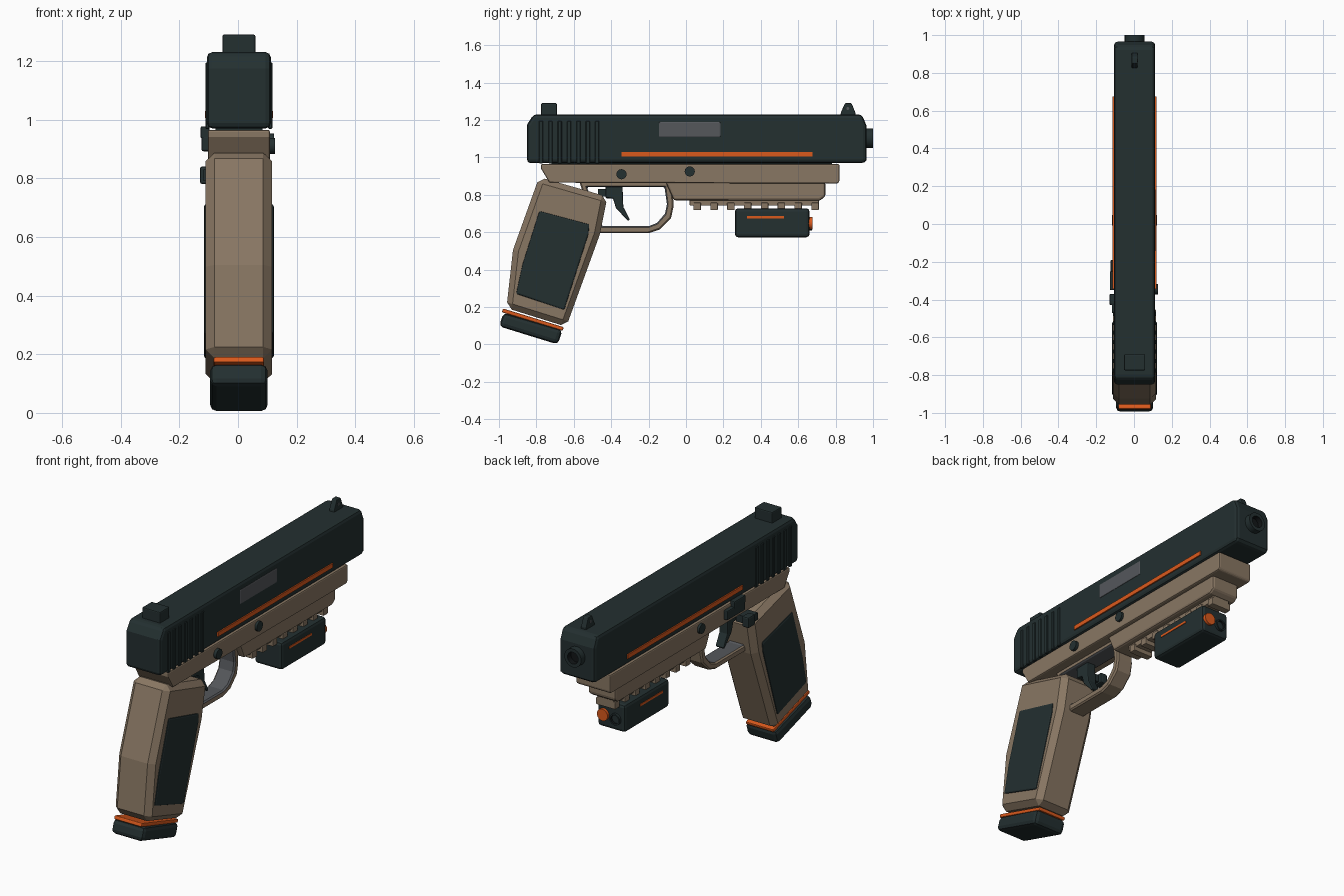
import bpy, bmesh
from mathutils import Matrix, Vector

if "Cube" in bpy.data.objects:
    bpy.data.objects.remove(bpy.data.objects["Cube"])

CX = 0.003  # body centre, balancing the side controls


def material(name, rgb):
    m = bpy.data.materials.new(name)
    m.use_nodes = True
    m.diffuse_color = (*rgb, 1)
    m.node_tree.nodes["Principled BSDF"].inputs["Base Color"].default_value = (*rgb, 1)
    return m


DARK = material("dark teal", (0.017, 0.029, 0.030))
TAN = material("tan", (0.25, 0.185, 0.125))
ORANGE = material("orange", (0.70, 0.10, 0.012))
GREY = material("steel grey", (0.09, 0.095, 0.105))
BLACK = material("bore black", (0.006, 0.008, 0.009))


def finish(name, bm, mats, bevel=0.0, segments=2):
    bmesh.ops.recalc_face_normals(bm, faces=bm.faces)
    mesh = bpy.data.meshes.new(name)
    bm.to_mesh(mesh)
    bm.free()
    for m in mats:
        mesh.materials.append(m)
    ob = bpy.data.objects.new(name, mesh)
    bpy.context.collection.objects.link(ob)
    if bevel:
        mod = ob.modifiers.new("bevel", "BEVEL")
        mod.width, mod.segments = bevel, segments
        mod.limit_method, mod.angle_limit = "ANGLE", 0.6
    return ob


def prism(name, pts, x0, x1, mat, bevel=0.0, segments=2):
    """Extrude a side profile of (y, z) points from x0 to x1."""
    bm = bmesh.new()
    a = [bm.verts.new((CX + x0, y, z)) for y, z in pts]
    b = [bm.verts.new((CX + x1, y, z)) for y, z in pts]
    bm.faces.new(a)
    bm.faces.new(b)
    for i in range(len(pts)):
        j = (i + 1) % len(pts)
        bm.faces.new((a[i], a[j], b[j], b[i]))
    return finish(name, bm, [mat], bevel, segments)


def box(name, x, y, z, mat, bevel=0.0, segments=2):
    pts = [(y[0], z[0]), (y[1], z[0]), (y[1], z[1]), (y[0], z[1])]
    return prism(name, pts, x[0], x[1], mat, bevel, segments)


def rod(name, centre, axis, radius, length, mat, bore=0.0):
    """Cylinder along an axis, optionally with a hollow end."""
    bm = bmesh.new()
    axis = Vector(axis)
    turn = axis.to_track_quat("Z", "Y").to_matrix().to_4x4()
    place = Matrix.Translation(Vector(centre) + Vector((CX, 0, 0))) @ turn
    bmesh.ops.create_cone(bm, cap_ends=True, segments=24, radius1=radius,
                          radius2=radius, depth=length, matrix=place)
    if bore:
        bm.normal_update()
        end = max(bm.faces, key=lambda f: f.calc_center_median().dot(axis))
        bmesh.ops.inset_region(bm, faces=[end], thickness=radius - bore)
        end.material_index = 1
        hole = bmesh.ops.extrude_discrete_faces(bm, faces=[end])["faces"][0]
        bmesh.ops.translate(bm, verts=hole.verts, vec=-axis * length * 0.6)
    ob = finish(name, bm, [mat, BLACK])
    bpy.context.view_layer.objects.active = ob
    bpy.ops.object.select_all(action="DESELECT")
    ob.select_set(True)
    bpy.ops.object.shade_smooth_by_angle()
    return ob


# Slide with chamfered ends
prism("slide", [(-0.85, 0.97), (0.955, 0.97), (0.965, 0.985), (0.965, 1.17),
                (0.94, 1.23), (-0.815, 1.23), (-0.85, 1.175)],
      -0.109, 0.109, DARK, 0.02)
box("ejection_port", (0.10, 0.112), (-0.145, 0.185), (1.108, 1.19), GREY, 0.012)
rod("muzzle", (0, 0.975, 1.103), (0, 1, 0), 0.052, 0.05, DARK, bore=0.033)

# Sights
box("rear_sight", (-0.056, 0.056), (-0.775, -0.69), (1.22, 1.29), DARK, 0.006)
prism("front_sight", [(0.825, 1.22), (0.905, 1.22), (0.905, 1.24), (0.885, 1.29),
                      (0.85, 1.29), (0.828, 1.24)], -0.016, 0.016, DARK, 0.004)
rod("front_sight_pin", (0, 0.865, 1.262), (1, 0, 0), 0.008, 0.035, GREY)

# Frame, dust cover and accessory rail
prism("frame", [(-0.775, 0.965), (-0.775, 0.94), (-0.73, 0.865), (0.81, 0.86),
                (0.82, 0.87), (0.82, 0.965)], -0.106, 0.106, TAN, 0.02)
prism("dust_cover", [(-0.11, 0.87), (-0.065, 0.77), (0.715, 0.77), (0.745, 0.79),
                     (0.745, 0.87)], -0.085, 0.085, TAN, 0.012)
box("slide_rails", (-0.08, 0.08), (-0.72, 0.78), (0.955, 0.975), DARK)
box("rail", (-0.05, 0.05), (0.02, 0.71), (0.742, 0.78), TAN, 0.004)
for i in range(8):
    y = 0.06 + 0.09 * i
    box(f"rail_tooth_{i + 1}", (-0.06, 0.06), (y - 0.02, y + 0.02),
        (0.718, 0.758), TAN, 0.004)

# Under-barrel light
box("light_body", (-0.085, 0.085), (0.262, 0.66), (0.573, 0.728), DARK, 0.016)
rod("light_lens", (-0.03, 0.662, 0.64), (0, 1, 0), 0.032, 0.022, DARK, bore=0.024)
rod("light_button", (0.045, 0.663, 0.648), (0, 1, 0), 0.033, 0.024, ORANGE)

# Grip and magazine
prism("grip", [(-0.785, 0.895), (-0.42, 0.79), (-0.46, 0.59), (-0.64, 0.095),
               (-0.96, 0.195), (-0.925, 0.505)], -0.113, 0.113, TAN, 0.03, 1)
prism("magazine_band", [(-0.985, 0.172), (-0.66, 0.073), (-0.653, 0.092),
                        (-0.978, 0.192)], -0.086, 0.086, ORANGE, 0.006)
prism("magazine_base", [(-0.975, 0.17), (-0.66, 0.078), (-0.685, 0.0),
                        (-1.0, 0.097)], -0.098, 0.098, DARK, 0.022)

# Trigger
prism("trigger", [(-0.43, 0.86), (-0.43, 0.785), (-0.39, 0.78), (-0.375, 0.73),
                  (-0.31, 0.66), (-0.3, 0.668), (-0.335, 0.735), (-0.34, 0.86)],
      -0.026, 0.026, DARK, 0.006)

# Trigger guard: a closed loop with a grey inner wall
outer = [(-0.48, 0.595), (-0.2, 0.595), (-0.14, 0.615), (-0.08, 0.675),
         (-0.066, 0.74), (-0.075, 0.87), (-0.57, 0.87)]
inner = [(-0.45, 0.632), (-0.2, 0.632), (-0.155, 0.65), (-0.112, 0.70),
         (-0.102, 0.75), (-0.115, 0.842), (-0.53, 0.842)]
bm = bmesh.new()
rings = [[bm.verts.new((CX + x, y, z)) for y, z in loop]
         for x, loop in ((-0.05, outer), (0.05, outer), (0.05, inner), (-0.05, inner))]
for r in range(4):
    for i in range(len(outer)):
        j = (i + 1) % len(outer)
        a, b = rings[r], rings[(r + 1) % 4]
        face = bm.faces.new((a[i], a[j], b[j], b[i]))
        face.material_index = int(r == 2)
finish("trigger_guard", bm, [TAN, GREY], 0.008, 1)

# Details repeated on both sides
panel = [(-0.785, 0.715), (-0.515, 0.643), (-0.52, 0.59), (-0.65, 0.183),
         (-0.91, 0.27), (-0.875, 0.43)]
for side, s in (("left", 1), ("right", -1)):
    def span(a, b):
        return sorted((s * a, s * b))
    prism(f"{side}_grip_panel", panel, *span(0.10, 0.119), DARK, 0.012)
    box(f"{side}_slide_stripe", span(0.10, 0.116), (-0.345, 0.675), (1.005, 1.029), ORANGE)
    box(f"{side}_light_stripe", span(0.08, 0.088), (0.325, 0.525), (0.674, 0.686), ORANGE)
    rod(f"{side}_front_pin", (s * 0.105, 0.02, 0.925), (s, 0, 0), 0.027, 0.028, DARK)
    for i in range(7):
        y = -0.775 + 0.05 * i
        box(f"{side}_serration_{i + 1}", span(0.10, 0.114), (y - 0.011, y + 0.011),
            (0.968, 1.195), DARK, 0.003, 1)

# Single-sided controls
rod("rear_pin", (0.108, -0.345, 0.91), (1, 0, 0), 0.027, 0.03, DARK)
box("slide_stop", (-0.127, -0.095), (-0.35, -0.19), (0.892, 0.945), DARK, 0.006)
box("slide_stop_tab", (-0.131, -0.10), (-0.35, -0.25), (0.935, 0.977), DARK, 0.006)
box("magazine_release", (-0.133, -0.09), (-0.43, -0.37), (0.78, 0.84), DARK, 0.008)
box("magazine_release_stem", (-0.12, -0.04), (-0.47, -0.39), (0.79, 0.83), DARK)
